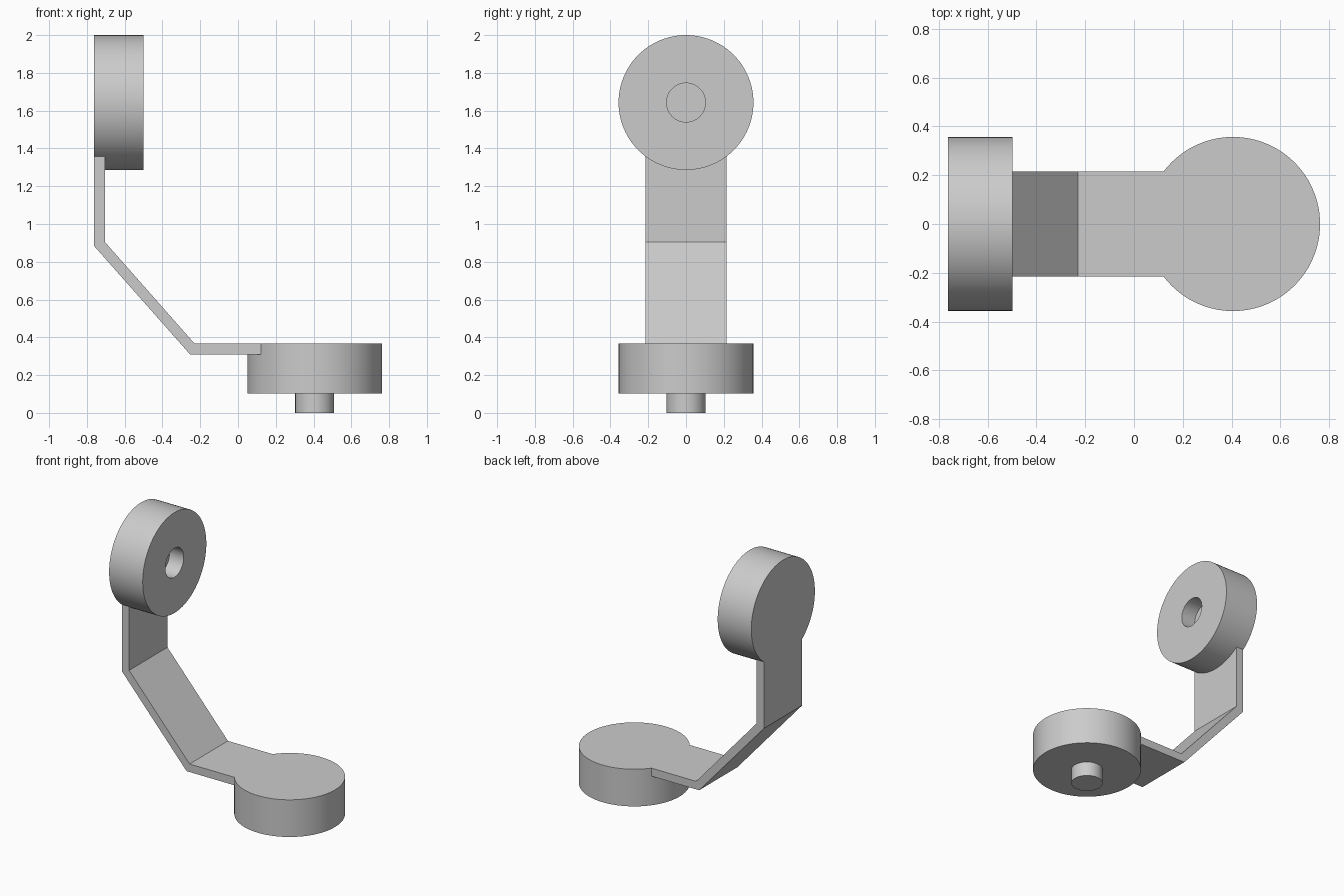
import bpy, bmesh
from math import radians
from mathutils import Matrix, Vector

cube = bpy.data.objects.get("Cube")
if cube:
    bpy.data.objects.remove(cube, do_unlink=True)

grey = bpy.data.materials.new("plain grey")
grey.use_nodes = True
COLOUR = (0.6, 0.6, 0.6, 1)
grey.diffuse_color = COLOUR
grey.node_tree.nodes["Principled BSDF"].inputs["Base Color"].default_value = COLOUR

DISC_R, PIN_R, HALF_W, THICK = 0.357, 0.103, 0.215, 0.264


def finish(name, bm):
    bmesh.ops.recalc_face_normals(bm, faces=bm.faces[:])
    mesh = bpy.data.meshes.new(name)
    bm.to_mesh(mesh)
    bm.free()
    mesh.materials.append(grey)
    obj = bpy.data.objects.new(name, mesh)
    bpy.context.scene.collection.objects.link(obj)
    return obj


def cylinder(name, radius, start, end):
    """Cylinder between two points."""
    start, end = Vector(start), Vector(end)
    axis = end - start
    turn = axis.to_track_quat('Z', 'Y').to_matrix().to_4x4()
    bm = bmesh.new()
    bmesh.ops.create_cone(bm, cap_ends=True, segments=96, radius1=radius,
                          radius2=radius, depth=axis.length,
                          matrix=Matrix.Translation((start + end) / 2) @ turn)
    return finish(name, bm)


def combine(target, other, operation):
    """Apply a boolean and drop the other object."""
    mod = target.modifiers.new(operation.title(), 'BOOLEAN')
    mod.operation, mod.object, mod.solver = operation, other, 'EXACT'
    bpy.context.view_layer.objects.active = target
    bpy.ops.object.modifier_apply(modifier=mod.name)
    bpy.data.objects.remove(other, do_unlink=True)


# Bent strap: side profile swept across the width
profile = [(0.125, 0.367), (-0.23, 0.367), (-0.705, 0.905), (-0.705, 1.358),
           (-0.763, 1.358), (-0.763, 0.885), (-0.254, 0.31), (0.125, 0.31)]
bm = bmesh.new()
side = bm.faces.new([bm.verts.new((x, -HALF_W, z)) for x, z in profile])
swept = bmesh.ops.extrude_face_region(bm, geom=[side], use_keep_orig=True)
bmesh.ops.translate(bm, vec=(0, 2 * HALF_W, 0),
                    verts=[v for v in swept["geom"] if isinstance(v, bmesh.types.BMVert)])
bmesh.ops.recalc_face_normals(bm, faces=bm.faces[:])

# Fine chamfer on the inner long edges of the sloping part
bm.edges.ensure_lookup_table()
inner = {profile[1], profile[2]}
chamfer = [e for e in bm.edges
           if abs(e.verts[0].co.y - e.verts[1].co.y) < 0.01
           and all(min((v.co.xz - Vector(p)).length for p in inner) < 0.001 for v in e.verts)]
bmesh.ops.bevel(bm, geom=chamfer, offset=0.008, segments=1, affect='EDGES')
bracket = finish("bracket", bm)

# Upper disc with a blind socket facing inward
upper = cylinder("upper_disc", DISC_R, (-0.763, 0, 1.643), (-0.763 + THICK, 0, 1.643))
socket = cylinder("socket_cutter", PIN_R, (-0.61, 0, 1.643), (-0.4, 0, 1.643))
combine(upper, socket, 'DIFFERENCE')

# Lower disc with a pin underneath
lower = cylinder("lower_disc", DISC_R, (0.406, 0, 0.367 - THICK), (0.406, 0, 0.367))
pin = cylinder("pin", PIN_R, (0.406, 0, 0), (0.406, 0, 0.2))
combine(lower, pin, 'UNION')

# Weld everything into one bracket
combine(bracket, upper, 'UNION')
combine(bracket, lower, 'UNION')

bpy.ops.object.select_all(action='DESELECT')
bracket.select_set(True)
bpy.context.view_layer.objects.active = bracket
bpy.ops.object.shade_smooth_by_angle(angle=radians(30))
